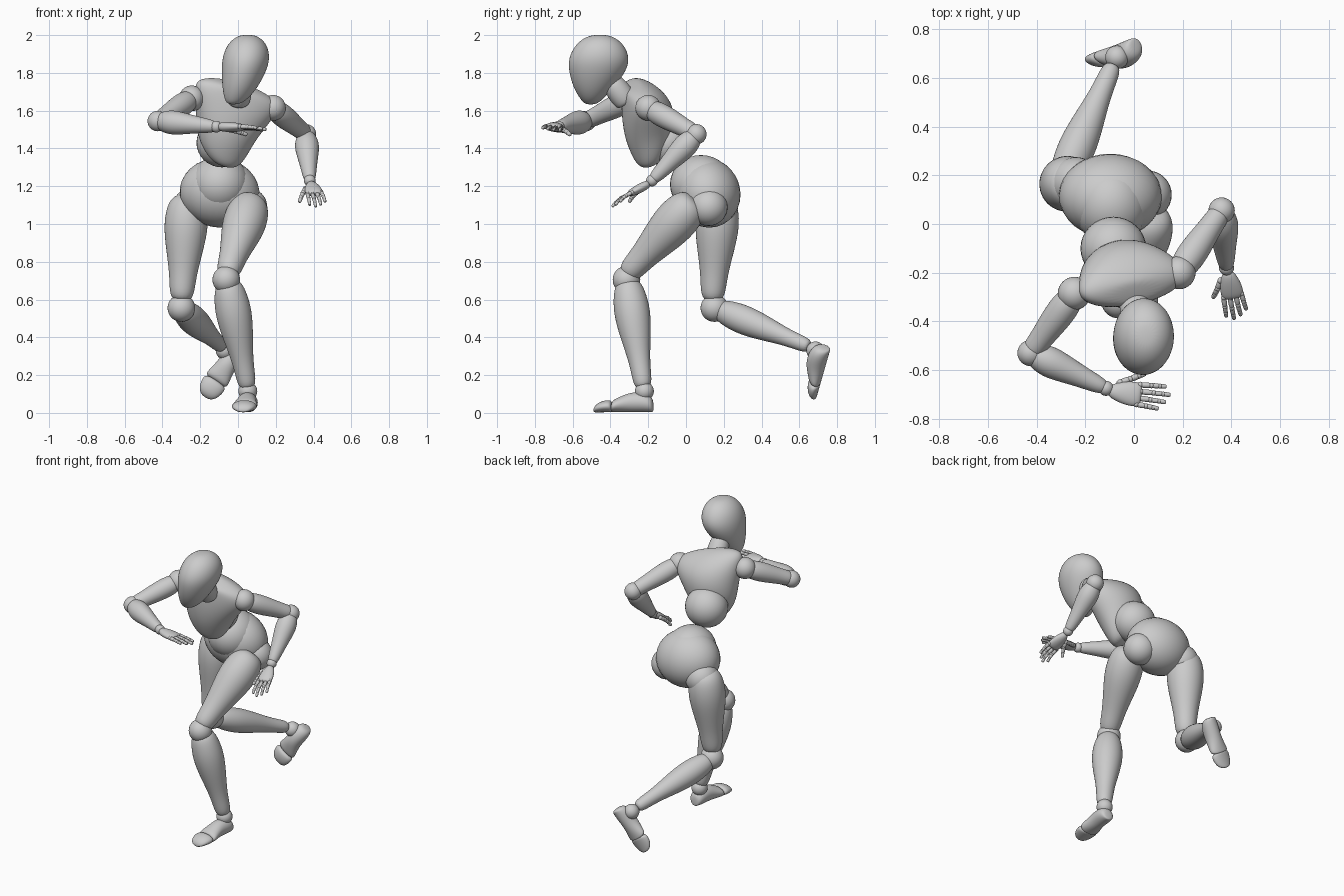
import bpy, bmesh, math
from mathutils import Vector as V

if "Cube" in bpy.data.objects:
    bpy.data.objects.remove(bpy.data.objects["Cube"])


def loft(name, secs, n=16, level=2):
    """Skin rings given as (centre, rx, ry, X axis, Y axis)."""
    bm = bmesh.new()
    rings = []
    for c, rx, ry, X, Y in secs:
        rings.append([bm.verts.new(c + X * (rx * 1.025 * math.cos(2 * math.pi * i / n))
                                   + Y * (ry * 1.025 * math.sin(2 * math.pi * i / n)))
                      for i in range(n)])
    for a, b in zip(rings, rings[1:]):
        for i in range(n):
            j = (i + 1) % n
            bm.faces.new((a[i], a[j], b[j], b[i]))
    bm.faces.new(rings[0][::-1])
    bm.faces.new(rings[-1])
    bmesh.ops.recalc_face_normals(bm, faces=bm.faces)
    for f in bm.faces:
        f.smooth = True
    me = bpy.data.meshes.new(name)
    bm.to_mesh(me)
    bm.free()
    ob = bpy.data.objects.new(name, me)
    bpy.context.collection.objects.link(ob)
    ob.modifiers.new("smooth", 'SUBSURF').levels = level
    ob.modifiers["smooth"].render_levels = level
    return ob


def limb(name, p0, p1, prof, n=16, level=2):
    """Round tapered limb, profile is (t, radius)."""
    p0, p1 = V(p0), V(p1)
    d = (p1 - p0).normalized()
    X = d.cross(V((0.3, 1, 0.2))).normalized()
    Y = d.cross(X)
    return loft(name, [(p0.lerp(p1, t), r, r, X, Y) for t, r in prof], n, level)


def ball(name, c, r, rot=(0, 0, 0), seg=32):
    r = r if isinstance(r, tuple) else (r, r, r)
    bpy.ops.mesh.primitive_uv_sphere_add(segments=seg, ring_count=seg // 2, location=c, rotation=rot)
    ob = bpy.context.object
    ob.name = name
    ob.scale = r
    bpy.ops.object.shade_smooth()
    return ob


def hand(side, wrist, direction, thumbward, scale=1.0, curl=0.1):
    """Flat palm, four jointed fingers and a thumb."""
    w, d = V(wrist), V(direction).normalized()
    t = V(thumbward)
    t = (t - d * t.dot(d)).normalized()
    up = d.cross(t)
    if up.z < 0:
        up = -up
    s = scale
    loft(side + "_palm", [(w + d * a * s, rx * s, ry * s, t, up) for a, rx, ry in
         ((0, .015, .012), (.01, .028, .024), (.05, .045, .028), (.10, .054, .025),
          (.13, .05, .02), (.14, .04, .01))], 12)
    fp = ((0, .5), (.04, .9), (.5, 1), (.96, .85), (1, .5))

    def digit(name, p, q, lengths, r):
        for k, l in enumerate(lengths):
            e = p + q * l
            limb(f"{name}_{k + 1}", p, e, [(a, b * r) for a, b in fp], 8, 1)
            ball(f"{name}_joint_{k + 1}", p, r * 1.02, seg=10)
            p, r = e, r * .9
            q = (q - up * curl).normalized()

    for i, (off, ln) in enumerate(((.042, .95), (.014, 1.08), (-.014, 1), (-.041, .82))):
        digit(f"{side}_finger_{i + 1}", w + (d * (.135 - .006 * abs(i - 1)) + t * off) * s,
              (d + t * off * 1.6).normalized(), [.05 * ln * s, .037 * ln * s, .03 * ln * s], .0135 * s)
    digit(side + "_thumb", w + (d * .045 + t * .04 - up * .008) * s,
          (d + t * .55 - up * .15).normalized(), [.045 * s, .04 * s, .033 * s], .016 * s)


def foot(side, heel, tip, up):
    """Wedge-shaped foot with a separate toe cap, heel and tip on the sole."""
    h, p, u = V(heel), V(tip), V(up)
    d = (p - h).normalized()
    u = (u - d * u.dot(d)).normalized()
    X = d.cross(u)

    def part(name, prof):
        loft(side + name, [(h.lerp(p, t) + u * z / 2, w, z / 2, X, u) for t, w, z in prof])
    part("_foot", ((0, .02, .05), (.03, .045, .085), (.18, .053, .105), (.38, .05, .105),
                   (.55, .06, .082), (.67, .068, .066), (.7, .045, .045)))
    part("_toes", ((.68, .045, .045), (.71, .067, .066), (.83, .065, .062),
                   (.95, .05, .045), (1, .02, .02)))


# head and neck
E, N = V((1, 0, 0)), V((0, 1, 0))
loft("head", [(V((x, y, z)), a, b, E, N) for x, y, z, a, b in (
    (-.025, -.505, 1.632, .025, .025), (-.012, -.50, 1.655, .058, .055),
    (.01, -.49, 1.72, .092, .105), (.032, -.468, 1.81, .118, .152),
    (.043, -.46, 1.88, .125, .16), (.048, -.457, 1.945, .107, .13),
    (.05, -.456, 1.985, .07, .085), (.05, -.456, 2.002, .03, .035))], 20)
limb("neck", (0, -.31, 1.64), (.015, -.40, 1.76),
     ((0, .05), (.1, .062), (.45, .066), (.9, .058), (1, .04)))

# chest, leaning forward and twisted
R = V((.93, .17, -.26)).normalized()
U = V((.16, -.42, .9))
U = (U - R * U.dot(R)).normalized()
D = U.cross(R)
loft("chest", [(V(c), a, b, R, D) for c, a, b in (
    ((-.075, -.18, 1.315), .05, .04), ((-.075, -.185, 1.345), .095, .08),
    ((-.078, -.185, 1.42), .14, .115), ((-.062, -.19, 1.50), .165, .14),
    ((-.035, -.205, 1.585), .20, .14), ((-.012, -.23, 1.655), .228, .115),
    ((-.003, -.255, 1.70), .222, .085), ((0, -.275, 1.725), .16, .06),
    ((.0, -.285, 1.735), .07, .04))], 20)
ball("waist", (-.085, -.10, 1.43), (.135, .13, .13))

# pelvis
ball("abdomen", (-.095, .08, 1.21), (.155, .165, .155))
ball("pelvis", (-.097, .115, 1.165), (.212, .172, .185), (.35, .12, 0))
ball("left_hip_joint", (.055, .12, 1.09), .1)
ball("right_hip_joint", (-.24, .17, 1.09), .105)

# legs: thigh, knee, shin, ankle
THIGH = ((0, .04), (.03, .08), (.12, .108), (.3, .118), (.5, .1), (.75, .071), (.93, .066), (1, .04))
SHIN = ((0, .04), (.04, .066), (.15, .082), (.3, .09), (.5, .077), (.75, .05), (.95, .047), (1, .03))
legs = {"left": ((.075, .05, 1.13), (-.06, -.32, .725), (-.062, -.315, .705),
                 (-.055, -.31, .70), (.052, -.225, .13), 1.08),
        "right": ((-.265, .175, 1.155), (-.30, .14, .59), (-.30, .15, .555),
                  (-.30, .165, .55), (-.085, .655, .35), .88)}
for s, (hip, knee, kc, k2, ank, f) in legs.items():
    limb(s + "_thigh", hip, knee, THIGH)
    ball(s + "_knee", kc, .073)
    limb(s + "_shin", k2, ank, [(t, r * f) for t, r in SHIN])
ball("left_ankle", (.052, -.22, .115), .05)
ball("right_ankle", (-.07, .685, .33), .048)
foot("left", (.06, -.172, .005), (.025, -.49, .003), (0, 0, 1))
foot("right", (.005, .765, .34), (-.175, .69, .08), (-.1, -1, 0))

# arms: shoulder, upper arm, elbow, forearm, wrist
UPPER = ((0, .03), (.05, .05), (.2, .062), (.45, .06), (.75, .048), (.94, .047), (1, .03))
FORE = ((0, .03), (.05, .05), (.2, .064), (.35, .063), (.65, .045), (.95, .034), (1, .02))
arms = {"left": ((.185, -.20, 1.615), (.36, .055, 1.475), (.38, -.18, 1.23)),
        "right": ((-.245, -.285, 1.665), (-.425, -.53, 1.545), (-.115, -.675, 1.515))}
for s, (sh, el, wr) in arms.items():
    ball(s + "_shoulder", sh, .068)
    limb(s + "_upper_arm", sh, el, UPPER)
    ball(s + "_elbow", el, .054)
    limb(s + "_forearm", el, wr, FORE)
    ball(s + "_wrist", wr, .031)

# hands
hand("left", (.385, -.195, 1.215), (.035, -.17, -.09), (-1, 0, 0), .9, .2)
hand("right", (-.105, -.685, 1.515), (1, -.13, -.03), (0, 1, -.1), .98, .06)
